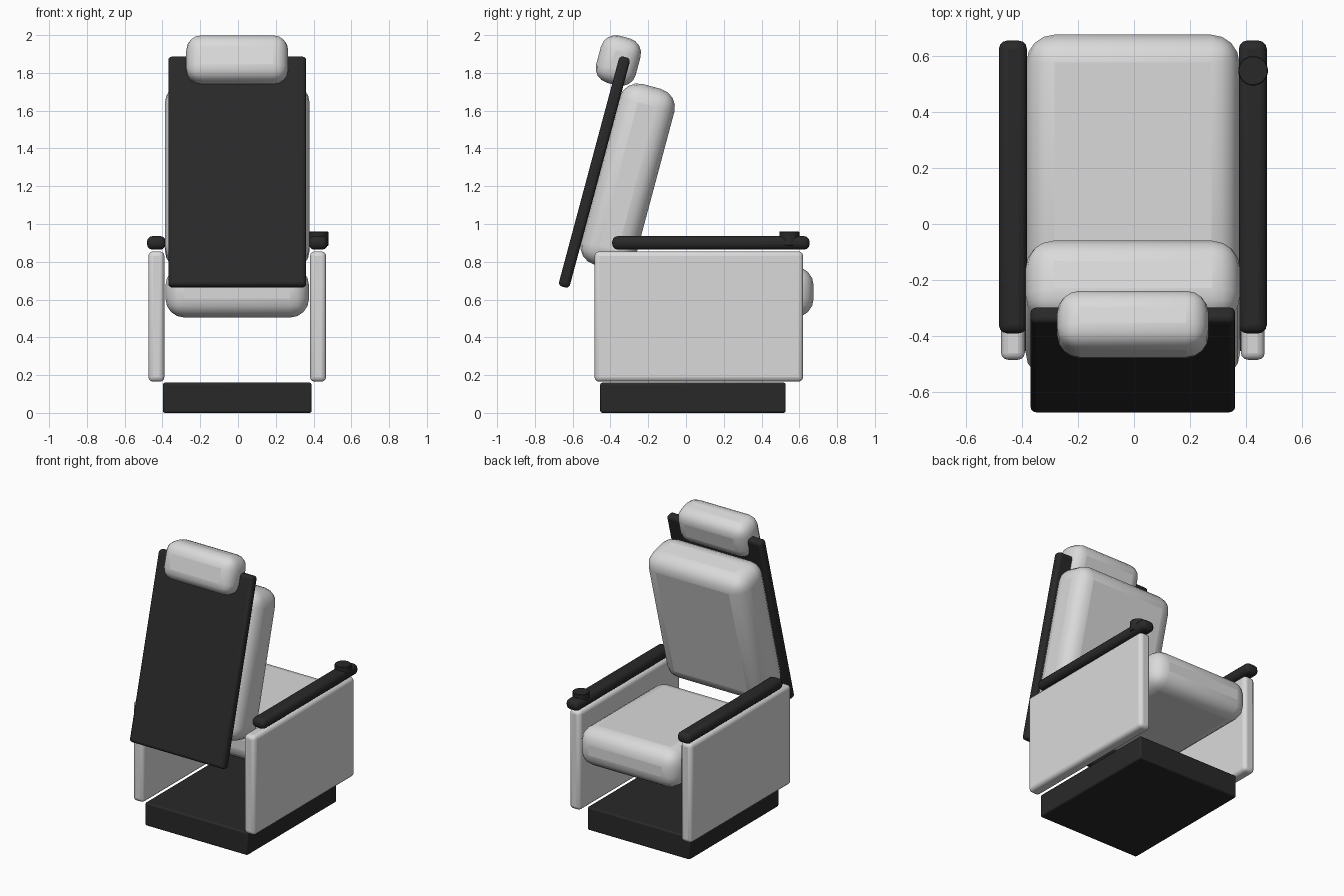
import bpy
import math

cube = bpy.data.objects.get("Cube")
if cube:
    bpy.data.objects.remove(cube, do_unlink=True)


def make_material(name, value):
    mat = bpy.data.materials.new(name)
    mat.use_nodes = True
    colour = (value, value, value, 1)
    mat.diffuse_color = colour
    bsdf = mat.node_tree.nodes["Principled BSDF"]
    bsdf.inputs["Base Color"].default_value = colour
    bsdf.inputs["Roughness"].default_value = 0.6
    return mat


GREY = make_material("light grey upholstery", 0.7)
BLACK = make_material("black trim", 0.022)
MID = -0.004                    # centre line of the chair
TILT = math.radians(-15)        # recline of the back


def finish(obj, name, mat, bevel, segments):
    """Name, colour, round and smooth the active object."""
    obj.name = name
    obj.data.name = name
    obj.data.materials.append(mat)
    mod = obj.modifiers.new("rounded edges", "BEVEL")
    mod.width = bevel
    mod.segments = segments
    mod.limit_method = "ANGLE"
    bpy.ops.object.shade_smooth_by_angle(angle=math.radians(40))
    return obj


def box(name, mat, centre, size, bevel, segments=3, tilt=0):
    bpy.ops.mesh.primitive_cube_add(size=1, location=centre)
    obj = bpy.context.object
    obj.scale = size
    bpy.ops.object.transform_apply(location=False, rotation=False, scale=True)
    obj.rotation_euler.x = tilt
    return finish(obj, name, mat, bevel, segments)


# Plinth and seat
box("base", BLACK, (MID, 0.037, 0.08), (0.787, 0.982, 0.16), 0.01, 2)
box("seat_cushion", GREY, (MID, 0.213, 0.64), (0.76, 0.925, 0.27), 0.1, 4)

# Reclined back: shell, cushion and headrest
box("back_panel", BLACK, (MID, -0.485, 1.275), (0.73, 0.06, 1.26), 0.02, 3, TILT)
box("back_cushion", GREY, (MID, -0.309, 1.25), (0.765, 0.30, 0.99), 0.1, 4, TILT)
box("headrest", GREY, (MID, -0.358, 1.865), (0.54, 0.217, 0.258), 0.08, 4, TILT)

# Sides with armrests
for side, sign in (("left", 1), ("right", -1)):
    x = MID + sign * 0.428
    box(side + "_side_panel", GREY, (x, 0.068, 0.51), (0.085, 1.105, 0.69), 0.025)
    box(side + "_armrest", BLACK, (x, 0.132, 0.9), (0.1, 1.045, 0.072), 0.03)

# Control knob on one armrest
bpy.ops.mesh.primitive_cylinder_add(vertices=32, radius=0.053, depth=0.077,
                                    location=(0.425, 0.547, 0.923))
finish(bpy.context.object, "control_knob", BLACK, 0.003, 1)
